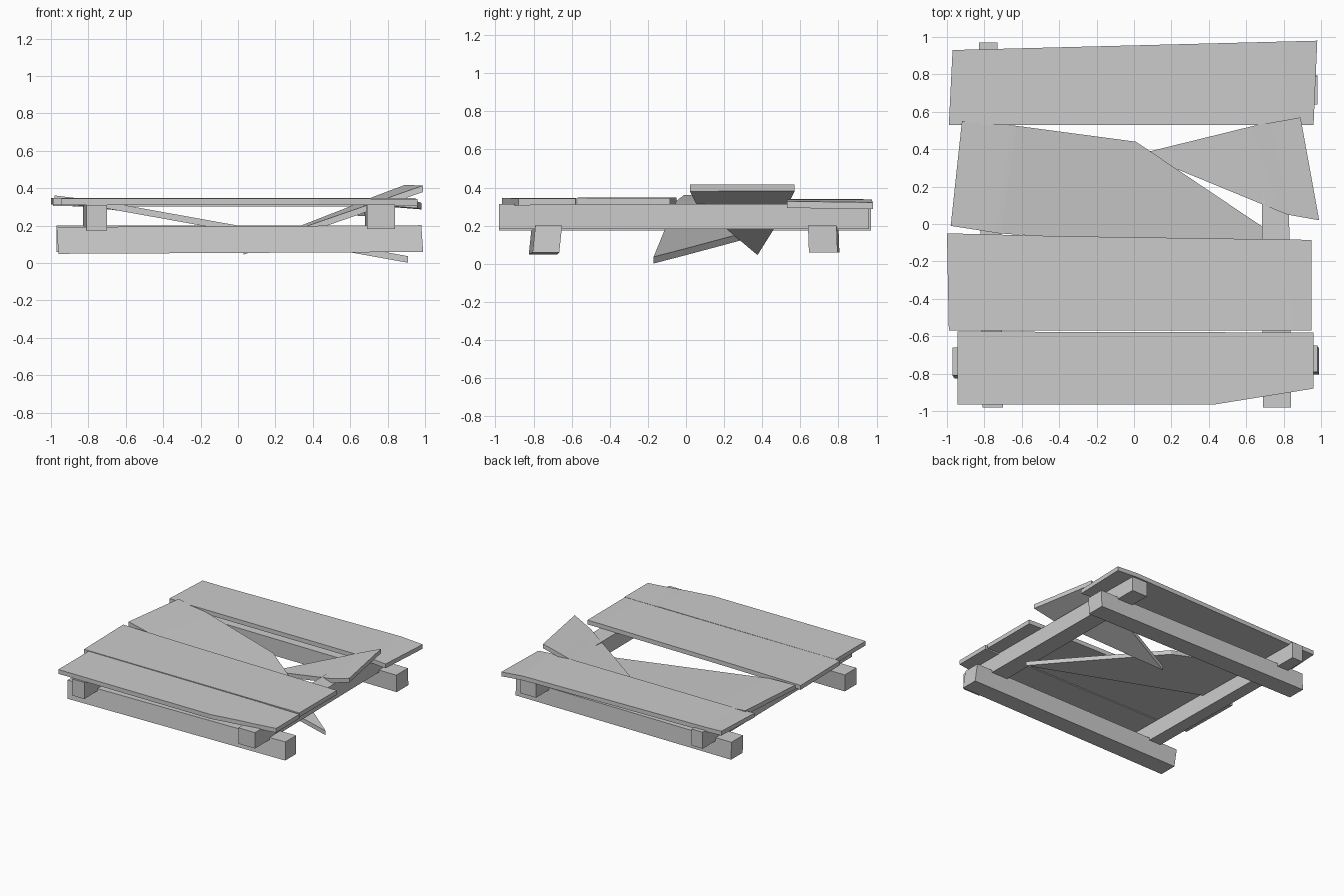
import bpy
import bmesh
from mathutils import Vector

cube = bpy.data.objects.get("Cube")
if cube:
    bpy.data.objects.remove(cube, do_unlink=True)

wood = bpy.data.materials.new("grey_wood")
wood.use_nodes = True
wood.diffuse_color = (0.6, 0.6, 0.6, 1)
wood.node_tree.nodes["Principled BSDF"].inputs["Base Color"].default_value = (0.6, 0.6, 0.6, 1)


def slab(name, outline, height, slope=(0, 0), drop=(0, 0, -0.035), cracks=()):
    """Board from a top outline on a sloped plane. Each crack (start, end, rise)
    splits the board and bends whatever lies to the left of the line."""
    bm = bmesh.new()
    bm.faces.new([bm.verts.new((x, y, 0)) for x, y in outline])

    # Split the flat outline along the crack lines
    bends = []
    for start, end, rise in cracks:
        origin = Vector((*start, 0))
        along = Vector((*end, 0)) - origin
        normal = Vector((-along.y, along.x, 0)).normalized()
        bends.append((origin, normal, rise))
        bmesh.ops.bisect_plane(bm, geom=bm.verts[:] + bm.edges[:] + bm.faces[:],
                               plane_co=origin, plane_no=normal)

    # Tilt the board and bend its cracked ends
    for vert in bm.verts:
        flat = vert.co.copy()
        z = height + slope[0] * flat.x + slope[1] * flat.y
        for origin, normal, rise in bends:
            z += rise * max(0, (flat - origin).dot(normal))
        vert.co.z = z

    # Close the board with an underside and side walls
    top_faces = bm.faces[:]
    rim = [edge for edge in bm.edges if edge.is_boundary]
    under = {vert: bm.verts.new(vert.co + Vector(drop)) for vert in bm.verts[:]}
    for face in top_faces:
        bm.faces.new([under[vert] for vert in reversed(face.verts)])
    for edge in rim:
        a, b = edge.verts
        bm.faces.new([a, b, under[b], under[a]])
    bmesh.ops.recalc_face_normals(bm, faces=bm.faces[:])

    mesh = bpy.data.meshes.new(name)
    bm.to_mesh(mesh)
    bm.free()
    mesh.materials.append(wood)
    obj = bpy.data.objects.new(name, mesh)
    bpy.context.collection.objects.link(obj)
    return obj


# Long bottom runners
slab("front_runner",
     [(-0.97, -0.81), (0.98, -0.79), (0.98, -0.65), (-0.97, -0.66)],
     0.197, slope=(0.005, 0), drop=(0.01, -0.015, -0.143))
slab("back_runner",
     [(-0.97, 0.65), (0.98, 0.64), (0.98, 0.79), (-0.97, 0.8)],
     0.2, drop=(0, 0.005, -0.14))

# Cross beams between runners and deck
slab("right_beam",
     [(-0.81, -0.98), (-0.7, -0.98), (-0.73, 0.97), (-0.83, 0.97)],
     0.31, drop=(0, 0, -0.135))
slab("left_beam",
     [(0.69, -0.98), (0.84, -0.98), (0.82, 0.96), (0.68, 0.96)],
     0.313, drop=(0, 0, -0.13))

# Whole deck planks, with cracked ends
slab("back_plank",
     [(-0.99, 0.53), (0.96, 0.53), (0.98, 0.98), (-0.97, 0.93)],
     0.337,
     cracks=[((0.78, 0.98), (0.84, 0.53), -0.06),
             ((0.8, 0.98), (0.86, 0.53), -0.02),
             ((-0.82, 0.53), (-0.83, 0.93), 0.03),
             ((-0.85, 0.53), (-0.86, 0.93), -0.01)])
slab("middle_plank",
     [(-1, -0.05), (-0.99, -0.57), (0.95, -0.57), (0.95, -0.085), (-0.4, -0.065)],
     0.347,
     cracks=[((0.78, -0.08), (0.81, -0.57), 0.03),
             ((0.81, -0.08), (0.85, -0.57), -0.05)])
slab("front_plank",
     [(-0.945, -0.575), (-0.945, -0.965), (0.43, -0.965), (0.96, -0.88), (0.96, -0.58)],
     0.345,
     cracks=[((0.63, -0.58), (0.66, -0.93), -0.03),
             ((0.7, -0.58), (0.77, -0.91), 0.03)])

# Snapped plank: long half sagging through the deck
slab("broken_plank_long_half",
     [(-0.92, 0.55), (-0.98, -0.01), (-0.72, -0.05), (0.91, -0.17),
      (0.68, -0.01), (0.01, 0.44), (-0.63, 0.525)],
     0.2, slope=(-0.18, 0),
     cracks=[((-0.71, -0.05), (-0.63, 0.525), -0.03),
             ((-0.74, -0.05), (-0.66, 0.53), -0.03)])

# Snapped plank: short half tipped up over the beam
slab("broken_plank_short_half",
     [(0.89, 0.57), (0.64, 0.525), (0.03, 0.375), (0.82, 0.05), (0.99, 0.02)],
     0.044, slope=(0.374, 0.067),
     cracks=[((0.64, 0.48), (0.79, 0.06), 0.03),
             ((0.74, 0.5), (0.83, 0.06), -0.04)])

# Loose splinter beside the break
slab("splinter", [(0.63, 0.52), (0.67, 0.42), (0.75, 0.54)],
     0.3, drop=(0.01, 0, -0.05))
